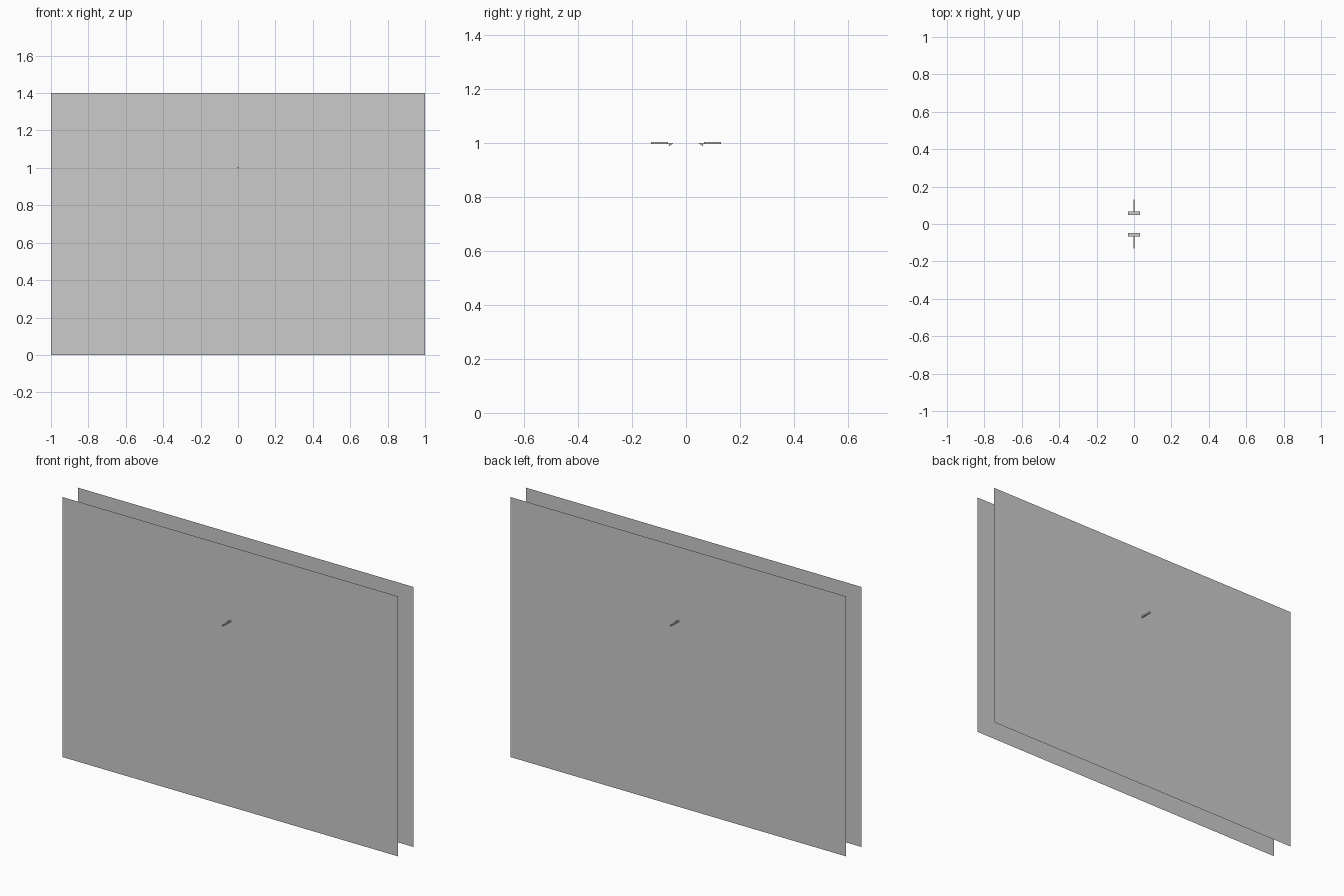
import bpy, bmesh

if "Cube" in bpy.data.objects:
    bpy.data.objects.remove(bpy.data.objects["Cube"])


def make(name, verts, faces):
    mesh = bpy.data.meshes.new(name)
    mesh.from_pydata(verts, [], faces)
    bm = bmesh.new()
    bm.from_mesh(mesh)
    bmesh.ops.recalc_face_normals(bm, faces=bm.faces)
    bm.to_mesh(mesh)
    bm.free()
    obj = bpy.data.objects.new(name, mesh)
    bpy.context.collection.objects.link(obj)
    return obj


def extrude_x(name, profile, half):
    """Prism along x from a closed (y, z) profile."""
    n = len(profile)
    verts = [(x, y, z) for x in (-half, half) for y, z in profile]
    faces = [tuple(range(n)), tuple(range(n, 2 * n))]
    faces += [(i, (i + 1) % n, n + (i + 1) % n, n + i) for i in range(n)]
    return make(name, verts, faces)


PANEL_Y = 0.066

for side, s in (("front", -1), ("back", 1)):
    # thin sheet panel
    corners = [(-1, s * PANEL_Y, 0), (1, s * PANEL_Y, 0),
               (1, s * PANEL_Y, 1.4), (-1, s * PANEL_Y, 1.4)]
    make(side + "_panel", corners, [(0, 1, 2, 3) if s < 0 else (3, 2, 1, 0)])

    # slim peg standing out of the panel
    extrude_x(side + "_peg",
              [(s * y, z) for y, z in ((0.066, 0.996), (0.13, 0.996),
                                       (0.13, 1.004), (0.066, 1.004))], 0.004)

    # wedge-shaped cross piece behind the panel
    extrude_x(side + "_wedge",
              [(s * y, z) for y, z in ((0.049, 0.998), (0.062, 0.988),
                                       (0.066, 1.0), (0.049, 1.0))], 0.031)
